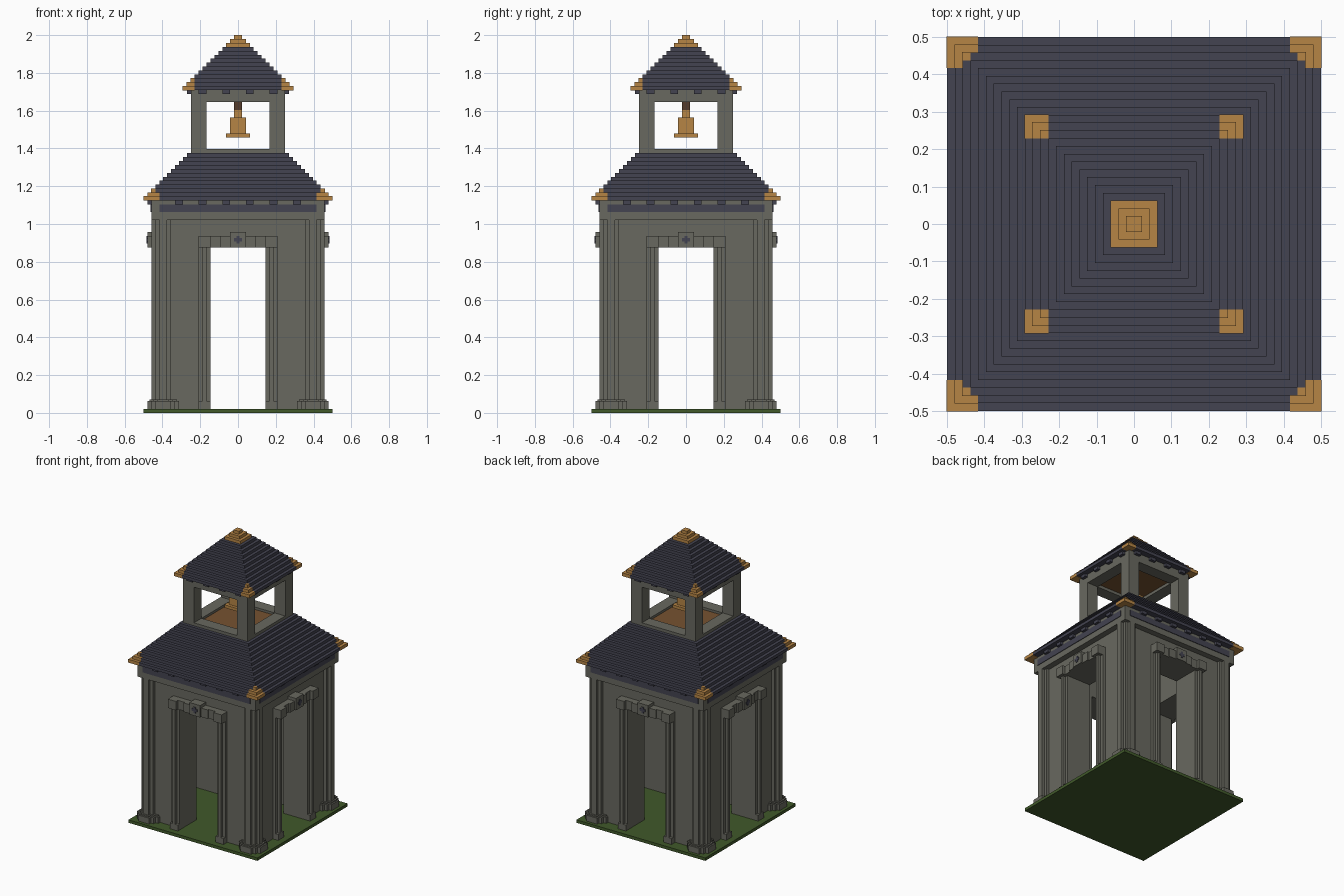
import bpy
import bmesh
from mathutils import Matrix, Vector
from math import pi

U = 1 / 48  # one block

if "Cube" in bpy.data.objects:
    bpy.data.objects.remove(bpy.data.objects["Cube"], do_unlink=True)


def material(name, r, g, b):
    m = bpy.data.materials.new(name)
    m.use_nodes = True
    m.diffuse_color = (r, g, b, 1)
    m.node_tree.nodes["Principled BSDF"].inputs["Base Color"].default_value = (r, g, b, 1)
    return m


stone = material("grey stone", 0.14, 0.14, 0.115)
slate = material("dark slate", 0.057, 0.057, 0.082)
gold = material("gold", 0.47, 0.235, 0.06)
grass = material("grass green", 0.052, 0.1, 0.023)
wood = material("brown wood", 0.18, 0.085, 0.03)
dark_wood = material("dark wood", 0.09, 0.045, 0.025)


def build(name, boxes, mat, sides=1):
    """Boxes are (x0, x1, y0, y1, z0, z1) in blocks, repeated around z."""
    bm = bmesh.new()
    for k in range(sides):
        turn = Matrix.Rotation(k * pi / 2, 4, "Z")
        for x0, x1, y0, y1, z0, z1 in boxes:
            mid = Vector((x0 + x1, y0 + y1, z0 + z1)) * U / 2
            size = Matrix.Diagonal((abs(x1 - x0) * U, abs(y1 - y0) * U, abs(z1 - z0) * U, 1))
            bmesh.ops.create_cube(bm, size=1, matrix=turn @ Matrix.Translation(mid) @ size)
    mesh = bpy.data.meshes.new(name)
    bm.to_mesh(mesh)
    bm.free()
    mesh.materials.append(mat)
    ob = bpy.data.objects.new(name, mesh)
    bpy.context.collection.objects.link(ob)
    return ob


def slab(h, z0, z1):
    return (-h, h, -h, h, z0, z1)


def mirrored(boxes):
    return boxes + [(-b[1], -b[0]) + b[2:] for b in boxes]


def disc(c, r, z0, z1):
    """Stepped round column made of three crossing boxes."""
    pairs = [(r, r - 2), (r - 1, r - 1), (r - 2, r)]
    return [(c - a, c + a, -c - b, -c + b, z0, z1) for a, b in pairs]


# Ground and the four-sided lower hall
build("ground", [slab(24, 0, 1)], grass)
build("hall_walls", mirrored([(7, 20, -20, -12, 1, 49)]) + [(-7, 7, -20, -12, 42, 49)], stone, 4)
build("corner_columns", disc(19, 3, 1, 49), stone, 4)
build("column_bases", disc(19, 4, 1, 3), stone, 4)
build("column_base_rings", disc(19, 3.5, 3, 3.4), stone, 4)

# Door surrounds
build("door_pilasters", mirrored([(7, 10, -21, -19, 1, 42), (8, 9, -22, -20, 1, 42)]), stone, 4)
build("pilaster_bases", mirrored([(7, 10, -22, -19, 1, 3)]), stone, 4)
build("lintels", mirrored([(7, 10, -23, -19, 42, 45), (4.5, 7, -22, -19, 42, 45),
                           (2, 4.5, -22.5, -19, 42, 45)]), stone, 4)
build("keystones", [(-2, 2, -23, -19, 42, 46)], stone, 4)
build("keystone_crosses", [(-1, 1, -23.2, -23, 43.6, 44.4),
                           (-0.4, 0.4, -23.2, -23, 43, 45)], slate, 4)

# Band under the eaves
build("cornice_band", [(-22, 22, -22, -12, 49, 54)], stone, 4)
build("cornice_stripes", [(-20, 20, -22.2, -22, 51, 53)], slate, 4)
build("hall_ceiling", [slab(12.5, 53.7, 54)], wood)


def dentils(name, wall, z, centres):
    build(name, mirrored([(c - 1, c + 1, -wall - 1, -wall, z, z + 1) for c in centres]), slate, 4)


def stepped_roof(name, half, z, count, corner):
    build(name, [slab(half - i, z + i, z + i + 1) for i in range(count)], slate)
    # Gold corner caps, slightly proud of the slate
    e = 0.06
    caps = []
    for i, inner in enumerate((corner, corner, half - 3)):
        outer = half - i + e
        caps.append((inner, outer, -outer, -inner, z + i - e, z + i + 1 + e))
    build(name + "_corner_caps", caps, gold, 4)


dentils("lower_dentils", 22, 53, (3, 9, 15))
stepped_roof("lower_roof", 24, 54, 12, 20)

# Open bell tower
build("tower_posts", [(8, 12, -12, -8, 66, 82)], stone, 4)
build("tower_sills", [(-8, 8, -12, -8, 66, 67)], stone, 4)
build("tower_headers", [(-8, 8, -12, -8, 79, 82)], stone, 4)
build("tower_floor", [slab(8, 65.5, 66.2)], wood)
build("tower_ceiling", [slab(8, 80, 82)], wood)
dentils("upper_dentils", 12, 81, (3, 9))
stepped_roof("upper_roof", 14, 82, 11, 11)
build("roof_finial", [slab(3 - i, 93 + i, 94 + i) for i in range(3)], gold)

# Bell
build("bell_hanger", [slab(1, 77, 80)], dark_wood)
build("bell", [slab(1, 75, 77), slab(2, 71, 75), slab(3, 70, 71)], gold)
